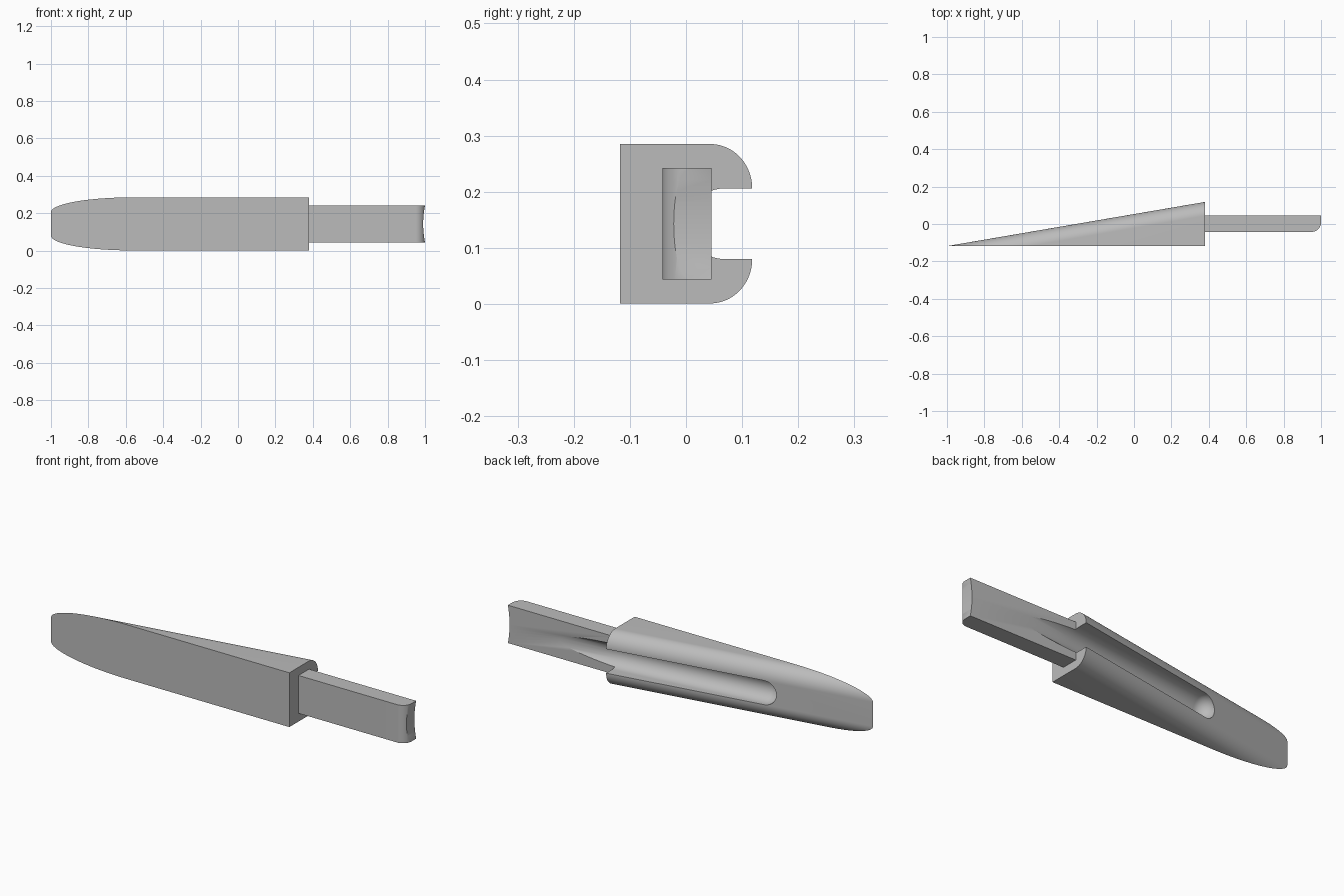
import bpy, bmesh, math
from mathutils import Vector, Matrix

default = bpy.data.objects.get("Cube")
if default:
    bpy.data.objects.remove(default, do_unlink=True)

grey = bpy.data.materials.new("light_grey")
grey.use_nodes = True
colour = (0.5, 0.5, 0.5, 1)
grey.diffuse_color = colour
grey.node_tree.nodes["Principled BSDF"].inputs["Base Color"].default_value = colour

FRONT, BACK, MID_Z, HALF_H = -0.118, 0.118, 0.143, 0.142
SHOULDER, TIP = 0.38, -1.0
SLOT_R = 0.063


def finish(name, bm):
    """Turn a bmesh into a grey object."""
    bmesh.ops.recalc_face_normals(bm, faces=bm.faces)
    mesh = bpy.data.meshes.new(name)
    bm.to_mesh(mesh)
    bm.free()
    obj = bpy.data.objects.new(name, mesh)
    bpy.context.collection.objects.link(obj)
    mesh.materials.append(grey)
    return obj


def hull(name, points):
    """Convex solid around a set of points, with flat areas merged."""
    bm = bmesh.new()
    for p in points:
        bm.verts.new(p)
    bmesh.ops.remove_doubles(bm, verts=bm.verts, dist=1e-5)
    out = bmesh.ops.convex_hull(bm, input=bm.verts)
    loose = [v for v in bm.verts if not v.link_faces]
    bmesh.ops.delete(bm, geom=loose, context='VERTS')
    bmesh.ops.dissolve_limit(bm, angle_limit=0.002, verts=bm.verts, edges=bm.edges)
    return finish(name, bm)


def cut(obj, cutter):
    cutter.hide_render = True
    mod = obj.modifiers.new("cut", 'BOOLEAN')
    mod.operation, mod.solver, mod.object = 'DIFFERENCE', 'EXACT', cutter
    bpy.ops.object.select_all(action='DESELECT')
    bpy.context.view_layer.objects.active = obj
    obj.select_set(True)
    bpy.ops.object.modifier_apply(modifier=mod.name)


# Wedge body: a section with rounded back corners, slid down a slope to the front plane
slope = (BACK - FRONT) / (SHOULDER - TIP)
half = [(FRONT, HALF_H)]
for i in range(25):
    a = math.pi / 2 * i / 24
    half.append((0.043 + 0.075 * math.sin(a), SLOT_R + 0.079 * math.cos(a)))
points = []
for y, h in half:
    for side in (-1, 1):
        z = MID_Z + side * h
        points.append((SHOULDER, y, z))
        points.append((SHOULDER - (y - FRONT) / slope, FRONT, z))
body = hull("wedge_body", points)

# Tongue: flat bar with a rounded front corner at its free end
outline = [(SHOULDER - 0.001, 0.045), (SHOULDER - 0.001, -0.042)]
for i in range(17):
    a = math.pi / 2 * i / 16
    outline.append((0.95 + 0.05 * math.sin(a), 0.008 - 0.05 * math.cos(a)))
outline.append((1.0, 0.045))
tongue = hull("tongue", [(x, y, MID_Z + s * 0.099) for x, y in outline for s in (-1, 1)])

# Shallow hollow across the free end of the tongue
bm = bmesh.new()
bmesh.ops.create_cone(bm, cap_ends=True, segments=160, radius1=0.5, radius2=0.5, depth=0.6,
                      matrix=Matrix.Translation((1.49, 0, MID_Z)) @ Matrix.Rotation(math.pi / 2, 4, 'X'))
end_cutter = finish("end_cutter", bm)
cut(tongue, end_cutter)

# Round-bottomed slot that opens to the back and runs out along the tongue
ball = bmesh.new()
bmesh.ops.create_uvsphere(ball, u_segments=40, v_segments=20, radius=SLOT_R)
ball_points = [v.co.copy() for v in ball.verts]
ball.free()
centres = [Vector((x, -0.034 + 0.125 * (x + 0.437) + lift, MID_Z))
           for x in (-0.437, 1.3) for lift in (0, 0.4)]
slot_cutter = hull("slot_cutter", [c + p for c in centres for p in ball_points])
for part in (body, tongue):
    cut(part, slot_cutter)

for helper in (end_cutter, slot_cutter):
    bpy.data.objects.remove(helper, do_unlink=True)

# Smooth the curves and keep the edges crisp
for part in (body, tongue):
    bpy.ops.object.select_all(action='DESELECT')
    bpy.context.view_layer.objects.active = part
    part.select_set(True)
    bpy.ops.object.shade_smooth_by_angle(angle=math.radians(30))
